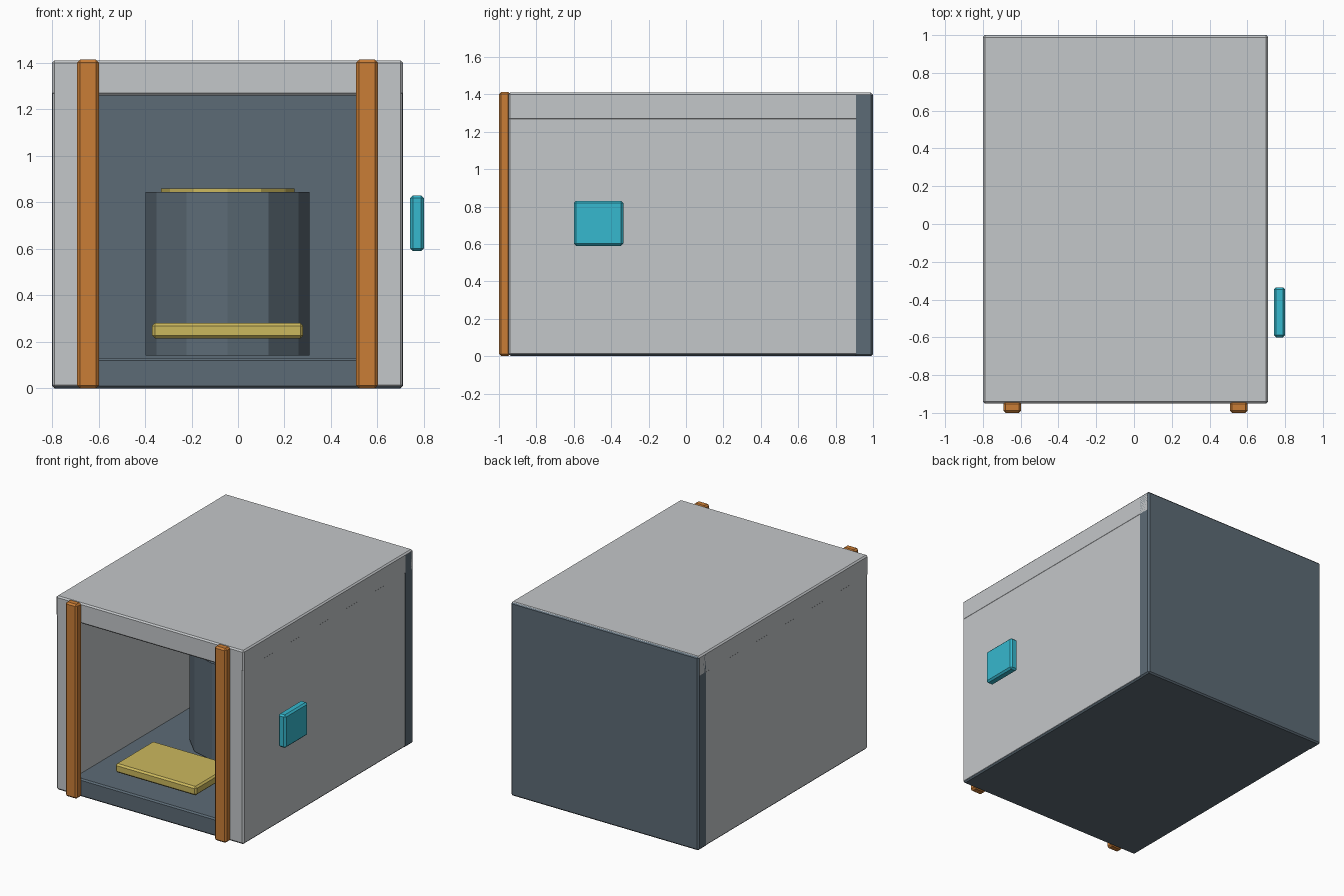
import bpy
import bmesh
from mathutils import Matrix

if "Cube" in bpy.data.objects:
    bpy.data.objects.remove(bpy.data.objects["Cube"])


def material(name, rgb):
    m = bpy.data.materials.new(name)
    m.diffuse_color = (*rgb, 1.0)
    m.use_nodes = True
    m.node_tree.nodes["Principled BSDF"].inputs["Base Color"].default_value = m.diffuse_color
    return m


GREY = material("light grey", (0.55, 0.57, 0.585))
SLATE = material("dark slate", (0.108, 0.147, 0.182))
ORANGE = material("orange", (0.59, 0.207, 0.037))
YELLOW = material("pale yellow", (0.60, 0.48, 0.11))
TEAL = material("teal", (0.037, 0.48, 0.62))


def finish(name, bm, mat):
    mesh = bpy.data.meshes.new(name)
    bm.to_mesh(mesh)
    bm.free()
    mesh.materials.append(mat)
    ob = bpy.data.objects.new(name, mesh)
    bpy.context.collection.objects.link(ob)
    return ob


def box(name, xs, ys, zs, mat, bevel=0.01):
    """Box given by its min/max on each axis, with chamfered edges."""
    bm = bmesh.new()
    bmesh.ops.create_cube(bm, size=1.0)
    for v in bm.verts:
        v.co = [r[0] if c < 0 else r[1] for c, r in zip(v.co, (xs, ys, zs))]
    bmesh.ops.bevel(bm, geom=bm.edges[:], offset=bevel, segments=1,
                    affect='EDGES', profile=0.5)
    return finish(name, bm, mat)


def drum(name, radius, centre, z0, z1, mat):
    """Twelve-sided upright prism."""
    bm = bmesh.new()
    bmesh.ops.create_cone(
        bm, cap_ends=True, segments=12, radius1=radius, radius2=radius,
        depth=z1 - z0,
        matrix=Matrix.Translation((*centre, (z0 + z1) / 2)))
    return finish(name, bm, mat)


X0, X1, Y0, Y1, H = -0.80, 0.71, -0.95, 1.0, 1.41
MID = (X0 + X1) / 2
WALL = 0.15
e = 0.003  # small step so the panels do not share a plane

# Shell: floor, rear panel, roof and two side walls
box("floor", (X0 + e, X1 - e), (Y0 + e, Y1 - e), (0, 0.13), SLATE)
box("rear_panel", (X0, X1), (0.90, Y1), (0, H - e), SLATE)
box("roof", (X0, X1), (Y0, Y1 - e), (H - WALL, H), GREY)
for side, a, b in (("left", X0 + e / 2, X0 + WALL),
                   ("right", X1 - WALL, X1 - e / 2)):
    box(side + "_wall", (a, b), (Y0, Y1 - e), (e, H - e / 2), GREY)

# Upright trims on both sides of the opening
for side, s in (("left", -1), ("right", 1)):
    cx = MID + s * 0.60
    box(side + "_front_trim", (cx - 0.047, cx + 0.047), (-1.0, -0.94),
        (0, H + 0.003), ORANGE, 0.012)

# Drum inside with a disc on its top
drum("inner_drum", 0.352, (MID, 0.12), 0.14, 0.845, SLATE)
drum("drum_cap", 0.287, (MID, 0.12), 0.80, 0.86, YELLOW)

# Tray inside the opening
box("tray", (-0.37, 0.28), (-0.885, -0.45), (0.215, 0.28), YELLOW, 0.012)

# Control panel on the right side
box("control_panel", (0.74, 0.80), (-0.60, -0.335), (0.59, 0.83), TEAL, 0.012)
